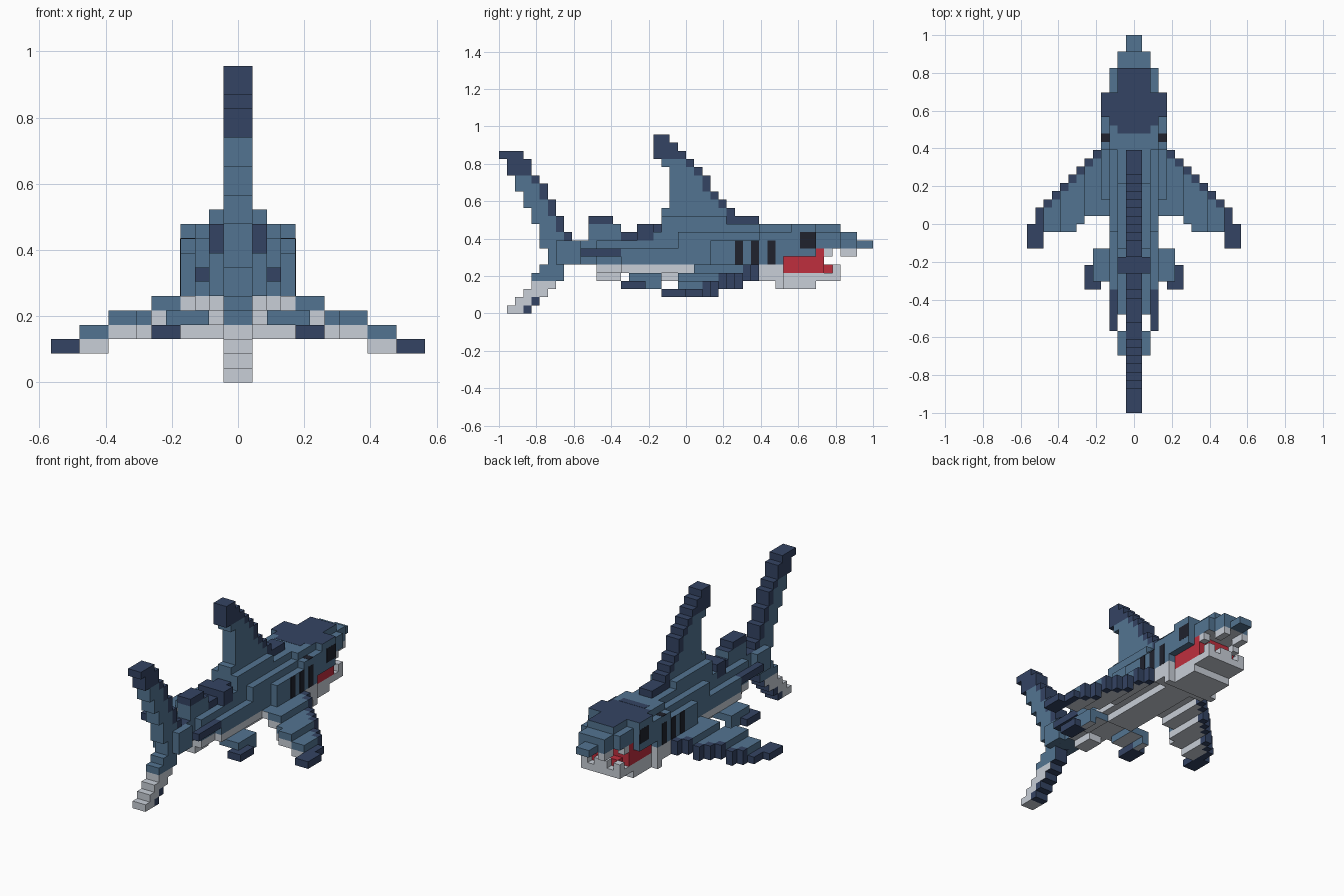
import bpy, bmesh
from mathutils import Vector

if "Cube" in bpy.data.objects:
    bpy.data.objects.remove(bpy.data.objects["Cube"])

V = 2 / 46  # block size
PALETTE = {
    "slate_blue": (0.086, 0.175, 0.285),
    "navy": (0.034, 0.057, 0.125),
    "pale_grey": (0.58, 0.62, 0.68),
    "mouth_red": (0.52, 0.028, 0.048),
    "black": (0.014, 0.016, 0.026),
}
BLUE, NAVY, GREY, RED, BLACK = range(5)
materials = []
for name, rgb in PALETTE.items():
    m = bpy.data.materials.new(name)
    m.use_nodes = True
    m.diffuse_color = (*rgb, 1)
    m.node_tree.nodes["Principled BSDF"].inputs["Base Color"].default_value = (*rgb, 1)
    materials.append(m)


class Part:
    """A named object assembled from boxes measured in blocks."""

    def __init__(self, name):
        self.name, self.bm = name, bmesh.new()

    def box(self, col, x, y, z, top=None, bottom=None, front=None):
        lo, hi = Vector((x[0], y[0], z[0])), Vector((x[1], y[1], z[1]))
        verts = bmesh.ops.create_cube(self.bm, size=1)["verts"]
        for v in verts:
            v.co = Vector(h if c > 0 else l for c, l, h in zip(v.co, lo, hi)) * V
        for f in {f for v in verts for f in v.link_faces}:
            f.normal_update()
            f.material_index = col
            if f.normal.z > 0.5 and top is not None:
                f.material_index = top
            if f.normal.z < -0.5 and bottom is not None:
                f.material_index = bottom
            if f.normal.y > 0.5 and front is not None:
                f.material_index = front

    def mid(self, col, w, y, z, **k):
        self.box(col, (-w, w), y, z, **k)

    def pair(self, col, x, y, z, **k):
        self.box(col, x, y, z, **k)
        self.box(col, (-x[1], -x[0]), y, z, **k)

    def done(self):
        me = bpy.data.meshes.new(self.name)
        for m in materials:
            me.materials.append(m)
        self.bm.to_mesh(me)
        self.bm.free()
        bpy.context.collection.objects.link(bpy.data.objects.new(self.name, me))


def upright_fin(name, rows, z, colour, edge):
    """Stack rows of (back, front) with a navy leading edge."""
    p = Part(name)
    for i, (a, b) in enumerate(rows):
        h = z + i
        p.mid(colour(h), 1, (a, b - 1), (h, h + 1))
        p.mid(edge(h), 1, (b - 1, b), (h, h + 1), top=NAVY, bottom=NAVY, front=NAVY)
    p.done()


# Trunk
p = Part("trunk")
p.mid(BLUE, 3, (-1, 11), (6, 10))
p.mid(BLUE, 3, (-8, -1), (6, 8))
p.mid(BLUE, 2, (-8, -1), (8, 9))
p.pair(BLUE, (3, 4), (3, 9), (6, 9))
p.mid(BLUE, 2, (-4, -1), (9, 10))
p.mid(BLUE, 2, (-3, 9), (10, 11))
p.mid(BLUE, 2, (-3, 5), (11, 12))
p.done()

# Belly plates
p = Part("belly")
p.mid(GREY, 3, (-8, 1), (5, 6))
p.mid(GREY, 4, (1, 9), (5, 6), top=BLUE)
p.mid(GREY, 2, (-3, 9), (4, 5))
p.done()

# Dark ridge along the back
p = Part("back_ridge")
p.mid(NAVY, 2, (-6, -4), (9, 11))
p.mid(NAVY, 1, (-8, -6), (9, 10))
p.mid(NAVY, 1, (-4, -3), (10, 11))
p.mid(NAVY, 1, (5, 9), (11, 12))
p.done()

# Tail stem and side keels
p = Part("tail_stem")
p.mid(BLUE, 2, (-11, -8), (6, 9))
p.mid(BLUE, 1, (-16, -11), (6, 9), top=NAVY)
p.pair(BLUE, (1, 2), (-16, -13), (6, 9))
p.pair(NAVY, (2, 3), (-13, -8), (7, 8))
p.done()

# Small rear back fin and underside fin
p = Part("second_back_fin")
p.mid(BLUE, 1, (-12, -8), (9, 11), top=NAVY)
p.mid(NAVY, 1, (-12, -9), (11, 12))
p.done()
p = Part("rear_belly_fin")
p.mid(GREY, 2, (-11, -8), (5, 6))
p.mid(GREY, 1, (-11, -8), (4, 5))
p.done()

# Main upright fins
upright_fin("back_fin",
            [(-3, 6), (-2, 5), (-2, 4), (-2, 3), (-2, 3), (-2, 2),
             (-3, 1), (-4, 0), (-4, -1), (-4, -2)],
            12, lambda z: NAVY if z >= 19 else BLUE, lambda z: NAVY)
upright_fin("tail_fin",
            [(-22, -19), (-21, -18), (-20, -17), (-19, -16), (-19, -15),
             (-18, -15), (-17, -14), (-17, -14), (-18, -14), (-18, -14),
             (-18, -15), (-19, -15), (-19, -16), (-20, -16), (-20, -17),
             (-21, -17), (-21, -18), (-22, -19), (-22, -19), (-23, -20)],
            0, lambda z: GREY if z < 4 else NAVY if z >= 17 else BLUE,
            lambda z: GREY if z in (2, 3) else BLUE if 4 <= z < 9 else NAVY)

# Side fins: columns step down and back going outward
p = Part("side_fins")
for x in range(4, 13):
    front = 13 - x - (x == 12)
    back = 1 if x < 6 else 0 if x == 6 else -1 if x < 11 else -3
    z = 4 if x < 6 else 3 if x < 9 else 2
    span = (x, x + 1)
    if x > 10:
        p.pair(NAVY, span, (back, front), (z, z + 1))
        continue
    p.pair(GREY, span, (back, front - 1), (z, z + 1))
    p.pair(BLUE, span, (back, front - 1), (z + 1, z + 2))
    p.pair(NAVY, span, (front - 1, front), (z, z + 2))
p.done()

# Rear paired fins
p = Part("rear_side_fins")
p.pair(BLUE, (2, 5), (-7, -3), (4, 5), bottom=GREY)
p.pair(BLUE, (4, 5), (-5, -3), (3, 4), bottom=GREY)
p.pair(NAVY, (4, 6), (-8, -5), (3, 4))
p.done()

# Head and snout
p = Part("head")
p.mid(BLUE, 4, (9, 12), (6, 10))
p.mid(BLUE, 4, (12, 16), (7, 10))
p.mid(BLUE, 3, (16, 19), (8, 10), bottom=GREY)
p.mid(BLUE, 2, (19, 21), (8, 10), bottom=GREY)
p.mid(BLUE, 1, (21, 23), (8, 9))
p.done()
p = Part("head_cap")
p.mid(BLUE, 3, (9, 12), (10, 11))
p.mid(NAVY, 2, (11, 12), (10.9, 11.03))
p.mid(BLUE, 3, (12, 13), (10, 11), top=NAVY)
p.mid(BLUE, 4, (13, 16), (10, 11), top=NAVY)
p.mid(BLUE, 2, (16, 19), (10, 11), top=NAVY)
p.done()

# Jaw, mouth and teeth
p = Part("jaw")
p.mid(GREY, 4, (9, 12), (4, 6))
p.mid(GREY, 4, (11, 12), (3, 4))
p.mid(GREY, 3, (12, 16), (3, 5))
p.mid(GREY, 3, (16, 19), (4, 5))
p.pair(GREY, (2, 3), (18, 19), (5, 6))
p.mid(GREY, 1, (18, 19), (5, 6))
p.done()
p = Part("mouth")
p.mid(RED, 3, (12, 16), (5, 7))
p.mid(RED, 3, (16, 17), (5, 8))
p.mid(RED, 2, (17, 18), (5, 6))
p.done()
p = Part("upper_teeth")
p.pair(GREY, (2, 3), (17, 18), (7, 8))
p.pair(GREY, (1, 2), (19, 21), (7, 8))
p.done()

# Eyes and gill slits as thin plates
p = Part("eyes")
p.pair(BLACK, (3.9, 4.02), (14, 16), (8, 10))
p.done()
p = Part("gills")
for y in (6, 8, 10):
    p.pair(BLACK, (3.9, 4.02), (y, y + 1), (6, 9))
p.pair(BLACK, (3, 4), (10, 11), (9.9, 10.02))
p.done()
